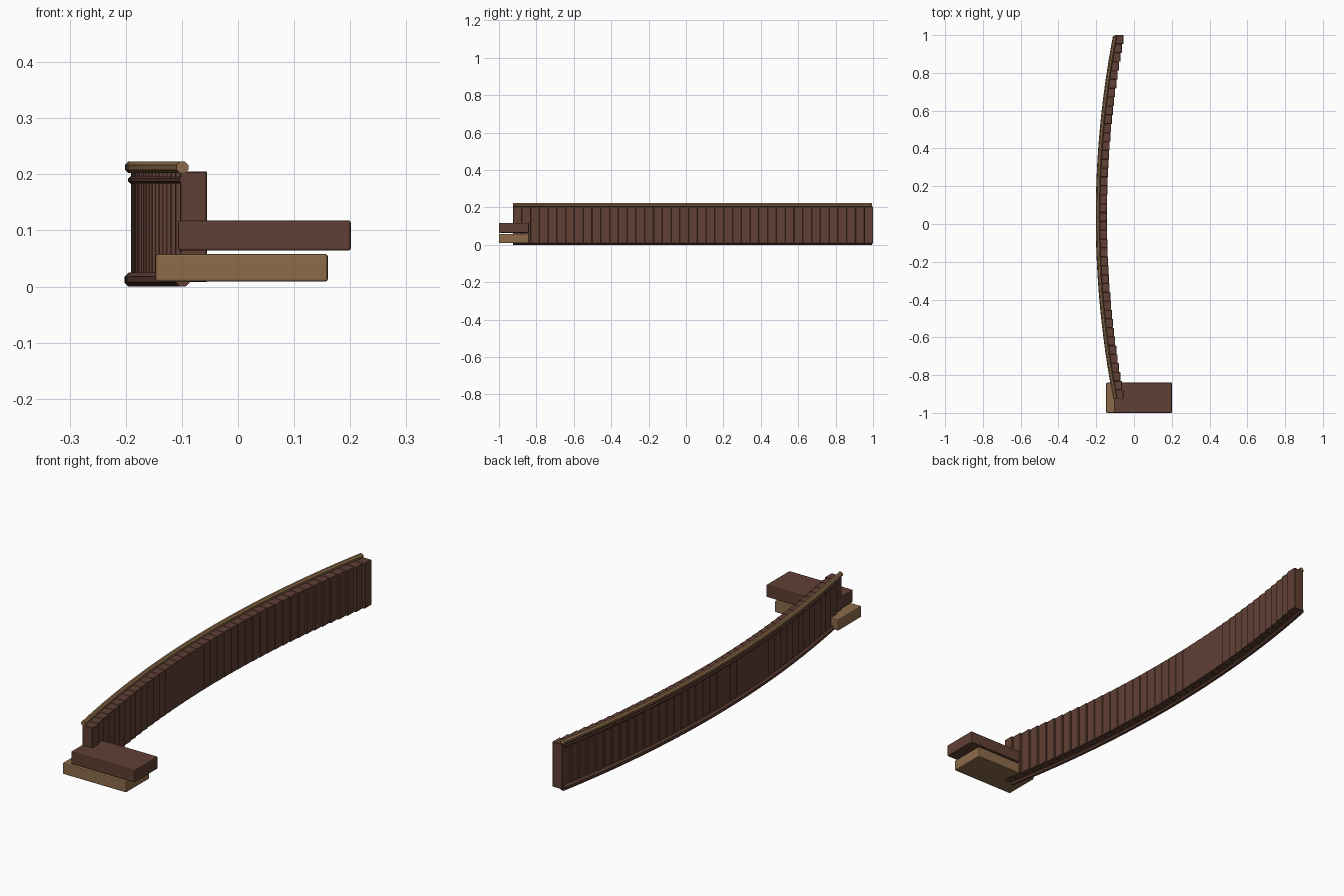
import bpy, bmesh, math
from mathutils import Vector

cube = bpy.data.objects.get("Cube")
if cube:
    bpy.data.objects.remove(cube, do_unlink=True)

START, END = -0.925, 1.0
MID = (START + END) / 2
HALF = (END - START) / 2
SAG = 0.092


def material(name, rgb):
    m = bpy.data.materials.new(name)
    m.use_nodes = True
    m.diffuse_color = (*rgb, 1)
    m.node_tree.nodes["Principled BSDF"].inputs["Base Color"].default_value = (*rgb, 1)
    return m


brown = material("dark brown wood", (0.115, 0.050, 0.034))
tan = material("tan wood", (0.262, 0.147, 0.068))


def bow(y):
    """Sideways offset of the curved wall at y."""
    return SAG * ((y - MID) / HALF) ** 2


def finish(name, bm, mat):
    bmesh.ops.recalc_face_normals(bm, faces=bm.faces[:])
    mesh = bpy.data.meshes.new(name)
    bm.to_mesh(mesh)
    bm.free()
    mesh.materials.append(mat)
    obj = bpy.data.objects.new(name, mesh)
    bpy.context.collection.objects.link(obj)
    return obj


def add_box(bm, low, high):
    low, high = Vector(low), Vector(high)
    verts = bmesh.ops.create_cube(bm, size=1)["verts"]
    bmesh.ops.scale(bm, vec=high - low, verts=verts)
    bmesh.ops.translate(bm, vec=(low + high) / 2, verts=verts)


def block(name, low, high, mat):
    bm = bmesh.new()
    add_box(bm, low, high)
    obj = finish(name, bm, mat)
    bevel = obj.modifiers.new("soft edges", "BEVEL")
    bevel.width = 0.004
    bevel.segments = 2


def rail(name, x, z, radius, mat, sides=8, steps=40):
    """Octagonal rail swept along the bow of the wall."""
    bm = bmesh.new()
    r = radius / math.cos(math.pi / sides)
    rings = []
    for i in range(steps + 1):
        y = START + (END - 0.006 - START) * i / steps
        ring = []
        for k in range(sides):
            a = 2 * math.pi * (k + 0.5) / sides
            ring.append(bm.verts.new((x + bow(y) + r * math.cos(a), y, z + r * math.sin(a))))
        rings.append(ring)
    for a, b in zip(rings, rings[1:]):
        for k in range(sides):
            n = (k + 1) % sides
            bm.faces.new((a[k], a[n], b[n], b[k]))
    bm.faces.new(rings[0])
    bm.faces.new(rings[-1])
    finish(name, bm, mat)


# Curved wall of upright planks
COUNT = 41
pitch = (END - START) / COUNT
planks = bmesh.new()
for i in range(COUNT):
    y = START + pitch * (i + 0.5)
    x = -0.167 + bow(y)
    add_box(planks, (x - 0.024, y - pitch / 2, 0.008), (x + 0.024, y + pitch / 2, 0.205))
wall = finish("wall_planks", planks, brown)
edge = wall.modifiers.new("plank edges", "BEVEL")
edge.width = 0.0015
edge.segments = 1

# Rails along the outer side of the wall
rail("top_rail", -0.191, 0.2125, 0.0105, tan)
rail("upper_trim", -0.190, 0.190, 0.006, brown)
rail("bottom_rail", -0.190, 0.0125, 0.0125, brown)

# Stacked steps at the front end
block("lower_step", (-0.147, -1.0, 0.009), (0.16, -0.84, 0.058), tan)
block("upper_step", (-0.107, -1.0, 0.064), (0.201, -0.84, 0.118), brown)
